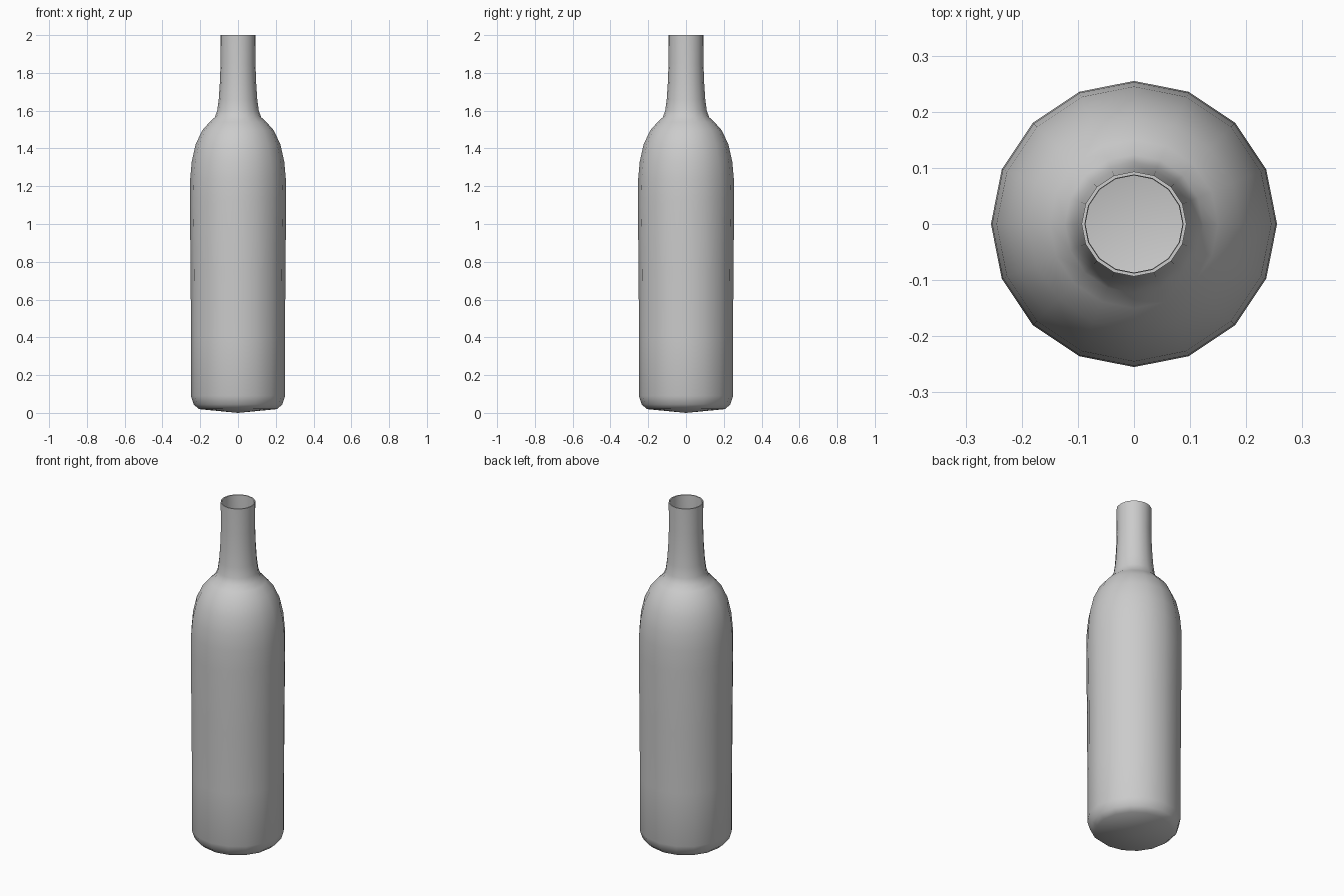
import bpy, bmesh, math

if "Cube" in bpy.data.objects:
    bpy.data.objects.remove(bpy.data.objects["Cube"])

SIDES = 16

# Outer profile (radius, height) from the base rim up to the lip
PROFILE = [
    (0.207, 0.02), (0.235, 0.045), (0.249, 0.09), (0.249, 0.40), (0.251, 0.75),
    (0.255, 1.12), (0.253, 1.24), (0.245, 1.33), (0.225, 1.42), (0.190, 1.495),
    (0.150, 1.54), (0.123, 1.565), (0.110, 1.60), (0.102, 1.66), (0.096, 1.75),
    (0.0925, 1.85), (0.0935, 2.0),
]

bm = bmesh.new()

# Revolve the profile into rings
rings = []
for r, z in PROFILE:
    rings.append([bm.verts.new((r * math.cos(2 * math.pi * i / SIDES),
                                r * math.sin(2 * math.pi * i / SIDES), z))
                  for i in range(SIDES)])
for a, b in zip(rings, rings[1:]):
    for i in range(SIDES):
        j = (i + 1) % SIDES
        bm.faces.new((a[i], a[j], b[j], b[i]))

# Slightly bulging base, closed to a centre point
centre = bm.verts.new((0, 0, 0))
for i in range(SIDES):
    bm.faces.new((centre, rings[0][(i + 1) % SIDES], rings[0][i]))

bmesh.ops.recalc_face_normals(bm, faces=bm.faces)
mesh = bpy.data.meshes.new("bottle")
bm.to_mesh(mesh)
bm.free()
bottle = bpy.data.objects.new("bottle", mesh)
bpy.context.collection.objects.link(bottle)

# Thin hollow wall, open at the mouth
wall = bottle.modifiers.new("wall", 'SOLIDIFY')
wall.thickness = 0.006
wall.offset = -1
bpy.context.view_layer.objects.active = bottle
bottle.select_set(True)
bpy.ops.object.modifier_apply(modifier=wall.name)
bpy.ops.object.shade_smooth_by_angle(angle=math.radians(40))
